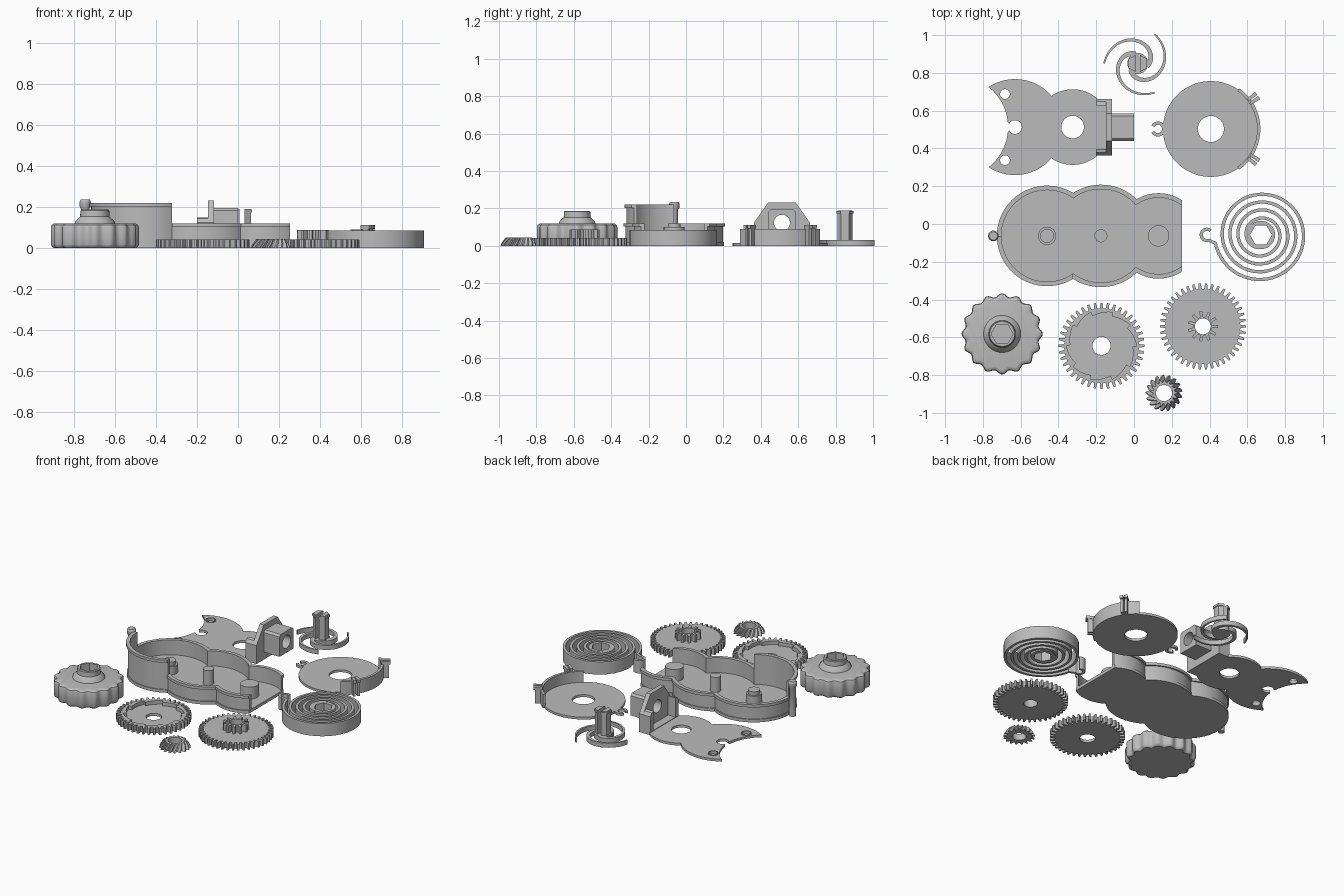
import bpy, bmesh
from math import sin, cos, pi, radians, acos, hypot
from mathutils import Matrix

if "Cube" in bpy.data.objects:
    bpy.data.objects.remove(bpy.data.objects["Cube"])

GREY = (0.5, 0.5, 0.5, 1)
mat = bpy.data.materials.new("plain grey plastic")
mat.use_nodes = True
mat.diffuse_color = GREY
mat.node_tree.nodes["Principled BSDF"].inputs["Base Color"].default_value = GREY
parts = []


def add(name, mesh, at=(0, 0)):
    bm = bmesh.new()
    bm.from_mesh(mesh)
    bmesh.ops.remove_doubles(bm, verts=bm.verts, dist=1e-5)
    bmesh.ops.recalc_face_normals(bm, faces=bm.faces)
    bm.to_mesh(mesh)
    bm.free()
    mesh.materials.clear()
    mesh.materials.append(mat)
    ob = bpy.data.objects.new(name, mesh)
    ob.location = (at[0], at[1], 0)
    bpy.context.collection.objects.link(ob)
    parts.append(ob)
    return ob


def prism(name, outlines, z0, z1, at=(0, 0), turn=None):
    """Extrude an outline (later outlines are holes) from z0 to z1."""
    cu = bpy.data.curves.new(name, 'CURVE')
    cu.dimensions, cu.fill_mode, cu.extrude = '2D', 'BOTH', (z1 - z0) / 2
    for pts in outlines:
        sp = cu.splines.new('POLY')
        sp.points.add(len(pts) - 1)
        for p, (x, y) in zip(sp.points, pts):
            p.co = (x, y, 0, 1)
        sp.use_cyclic_u = True
    tmp = bpy.data.objects.new(name + "_tmp", cu)
    mesh = bpy.data.meshes.new_from_object(tmp)
    bpy.data.objects.remove(tmp)
    mesh.transform(Matrix.Translation((0, 0, (z0 + z1) / 2)))
    if turn:
        mesh.transform(turn)
    return add(name, mesh, at)


def loft(name, at, rings, n, closed=False):
    """Skin rings of (z, radius function, twist); closed makes a tube."""
    bm = bmesh.new()
    loops = []
    for z, rf, tw in rings:
        ang = [2 * pi * i / n for i in range(n)]
        loops.append([bm.verts.new((rf(a) * cos(a + tw), rf(a) * sin(a + tw), z)) for a in ang])
    pairs = list(zip(loops, loops[1:])) + ([(loops[-1], loops[0])] if closed else [])
    for A, B in pairs:
        for i in range(n):
            j = (i + 1) % n
            bm.faces.new((A[i], A[j], B[j], B[i]))
    if not closed:
        bm.faces.new(loops[0])
        bm.faces.new(loops[-1])
    mesh = bpy.data.meshes.new(name)
    bm.to_mesh(mesh)
    bm.free()
    return add(name, mesh, at)


def arc(r, a0, a1, c=(0, 0), n=32):
    return [(c[0] + r * cos(radians(a0 + (a1 - a0) * i / n)),
             c[1] + r * sin(radians(a0 + (a1 - a0) * i / n))) for i in range(n + 1)]


def circle(r, c=(0, 0)):
    return arc(r, 0, 360, c, 48)[:-1]


def rect(x0, y0, x1, y1):
    return [(x0, y0), (x1, y0), (x1, y1), (x0, y1)]


def sector(r0, r1, a0, a1, c=(0, 0)):
    return arc(r1, a0, a1, c) + arc(r0, a1, a0, c)


def ribbon(pts, w0, w1):
    """Outline of a strip along a path, width going from w0 to w1."""
    left, right = [], []
    for i, (x, y) in enumerate(pts):
        a, b = pts[max(i - 1, 0)], pts[min(i + 1, len(pts) - 1)]
        dx, dy = b[0] - a[0], b[1] - a[1]
        h = (w0 + (w1 - w0) * i / (len(pts) - 1)) / 2 / hypot(dx, dy)
        left.append((x - dy * h, y + dx * h))
        right.append((x + dy * h, y - dx * h))
    return left + right[::-1]


def gear(n, root, tip):
    out = []
    for k in range(n):
        for f, r in ((-0.3, root), (-0.16, tip), (0.16, tip), (0.3, root)):
            a = 2 * pi * (k + f) / n
            out.append((r * cos(a), r * sin(a)))
    return out


def const(r):
    return lambda a: r


def hexagon(r):
    return lambda a: r * cos(pi / 6) / cos(a % (pi / 3) - pi / 6)


# Housing: three overlapping round bays, open at the +x end
HC = (0, -0.063)
BAYS = [(-0.46, 0.262), (-0.175, 0.267), (0.13, 0.222)]
END = 0.254


def meet(c1, r1, c2, r2):
    x = (c2 - c1 + (r1 * r1 - r2 * r2) / (c2 - c1)) / 2
    return math_deg(x / r1), math_deg((x - (c2 - c1)) / r2)


def math_deg(v):
    return acos(v) * 180 / pi


def bays(inset):
    (c1, r1), (c2, r2), (c3, r3) = [(c, r - inset) for c, r in BAYS]
    a1, a2 = meet(c1, r1, c2, r2)
    b2, b3 = meet(c2, r2, c3, r3)
    e3 = math_deg((END - c3) / r3)
    return [arc(r3, e3, b3, (c3, 0)), arc(r2, b2, a2, (c2, 0)), arc(r1, a1, 180, (c1, 0))]


def top_path(inset):
    return sum(bays(inset), [])


def flip(pts):
    return [(x, -y) for x, y in pts]


def band(name, path, out, inn, z0, z1):
    prism(name, [path(out) + path(inn)[::-1]], z0, z1, HC)


prism("housing_floor", [top_path(0) + flip(top_path(0))[::-1]], 0, 0.02, HC)
low_front = lambda i: flip(bays(i)[0] + bays(i)[1])
high_front = lambda i: flip(bays(i)[2])
for label, path, top in (("back", top_path, 0.12), ("front", low_front, 0.12),
                         ("tall_front", high_front, 0.22)):
    band("housing_wall_" + label, path, 0.006, 0.02, 0.02, top)
    band("housing_lip_" + label, path, -0.004, 0.02, top - 0.018, top)
for label, x, r, z in (("spring", -0.46, 0.048, 0.075), ("spring_tip", -0.46, 0.037, 0.1),
                       ("gear", -0.175, 0.034, 0.118), ("pinion", 0.13, 0.056, 0.1)):
    prism("housing_post_" + label, [circle(r)], 0.01, z, (x, HC[1]))
PIN = (-0.745, HC[1])
loft("housing_pin", PIN, [(0, const(0.02), 0), (0.19, const(0.02), 0), (0.205, const(0.028), 0),
                          (0.225, const(0.028), 0), (0.235, const(0.022), 0)], 32)

# Back plate with a concave left edge and keyhole
PC = (0, 0.513)
C1, C2 = (-0.63, 0), (-0.325, 0)
half = (arc(0.2, 0, 123.5, C2) + arc(0.254, 39.6, 124, C1)
        + arc(0.27, 51, 6, (-0.937, 0)) + arc(0.036, 150, 0, C1))
prism("back_plate", [half + flip(half)[-2:0:-1], circle(0.06, C2)]
      + [circle(0.026, (-0.683, s * 0.175)) for s in (1, -1)], 0, 0.016, PC)
for s, side in ((1, "back"), (-1, "front")):
    c = (-0.683, s * 0.175)
    prism("plate_hole_rim_" + side, [circle(0.032, c), circle(0.026, c)], 0.016, 0.022, PC)

# Upright bearing bracket
TO_X = Matrix(((0, 0, 1, 0), (1, 0, 0, 0), (0, 1, 0, 0), (0, 0, 0, 1)))
bore = circle(0.043, (0, 0.123))
wall = [(-0.15, 0), (0.15, 0), (0.15, 0.123), (0.073, 0.232), (-0.073, 0.232), (-0.15, 0.123)]
block = [(-0.073, 0.05), (0.073, 0.05), (0.073, 0.182), (0.06, 0.195), (-0.06, 0.195), (-0.073, 0.182)]
prism("bracket_wall", [wall, bore], -0.147, -0.117, PC, TO_X)
prism("bracket_bearing_block", [block, bore], -0.117, 0, PC, TO_X)
prism("bracket_foot", [rect(-0.2, -0.15, -0.14, 0.15)], 0, 0.02, PC)
for s, side in ((1, "back"), (-1, "front")):
    rib = [(s * 0.15, 0), (s * 0.115, 0), (s * 0.115, 0.148), (s * 0.135, 0.143), (s * 0.15, 0.123)]
    prism("bracket_rib_" + side, [rib], -0.2, -0.147, PC, TO_X)

# Barrel cover with half rim, fork and clips
BC = (0.407, 0.503)
prism("cover_disc", [circle(0.254), circle(0.069)], 0, 0.016, BC)
prism("cover_rim", [sector(0.245, 0.262, -55, 55)], 0, 0.09, BC)
prism("cover_fork", [sector(0.022, 0.04, -150, 150, (-0.28, 0))], 0, 0.016, BC)
for s, side in ((1, "back"), (-1, "front")):
    for k in (-1, 1):
        a = s * 35.6 + k * 2.6
        prism("cover_clip_" + side, [sector(0.25, 0.295, a - 1.5, a + 1.5)], 0, 0.1, BC)
        prism("cover_clip_head_" + side, [sector(0.25, 0.305, a - 1.9, a + 1.9)], 0.092, 0.112, BC)

# Pawl: three curved spring arms and a split hexagonal post
AC = (0.02, 0.85)
for k in range(3):
    path = []
    for i in range(33):
        t = i / 32
        a = radians(120 * k - 60 - 195 * t)
        r = 0.178 - 0.128 * t
        path.append((r * cos(a), r * sin(a)))
    prism("pawl_arm", [ribbon(path, 0.009, 0.028)], 0, 0.03, AC)
prism("pawl_hub", [circle(0.055)], 0, 0.03, AC)
for s, side in ((1, "left"), (-1, "right")):
    prong = lambda g: [(s * 0.012, 0.04 * g), (s * 0.043 * g, 0.022 * g),
                       (s * 0.043 * g, -0.022 * g), (s * 0.012, -0.04 * g)]
    prism("pawl_prong_" + side, [prong(1)], 0.02, 0.19, AC)
    prism("pawl_prong_head_" + side, [prong(1.12)], 0.172, 0.186, AC)

# Spiral spring with hooked end and hexagonal core
SC = (0.672, -0.058)
TURNS, STEPS = 4.2, 240
coil = []
for i in range(STEPS):
    t = i / (STEPS - 1)
    a = radians(-170 + 360 * TURNS * (1 - t))
    r = 0.068 + 0.177 * t ** 0.97
    coil.append((r * cos(a), r * sin(a)))
coil += [(-0.257, -0.037)] + arc(0.03, -70, -310, (-0.286, 0), 20)
prism("spiral_spring", [ribbon(coil, 0.017, 0.017)], 0, 0.085, SC)
loft("spring_core", SC, [(0, const(0.075), 0), (0.085, const(0.075), 0),
                         (0.085, hexagon(0.058), 0), (0, hexagon(0.058), 0)], 48, True)

# Scalloped winding knob with hexagonal socket
KC = (-0.698, -0.582)
lobed = lambda d: (lambda a: 0.206 - d + 0.009 * cos(16 * a))
loft("knob_grip", KC, [(z, lobed(d), 0) for z, d in
     ((0, 0.014), (0.006, 0.005), (0.016, 0), (0.1, 0), (0.111, 0.004), (0.118, 0.014), (0.12, 0.025))], 128)
loft("knob_collar", KC, [(0.115, const(0.1), 0), (0.13, const(0.095), 0), (0.152, const(0.072), 0),
     (0.182, const(0.07), 0), (0.186, const(0.066), 0), (0.186, hexagon(0.058), 0),
     (0.125, hexagon(0.058), 0)], 48)

# Ratchet gear: toothed disc with a saw-toothed recess
RC = (-0.172, -0.645)
saw = []
for k in range(10):
    for i in range(6):
        a = 2 * pi * (k + i / 5.2) / 10
        r = 0.186 - 0.022 * i / 5
        saw.append((r * cos(a), r * sin(a)))
prism("ratchet_gear_floor", [gear(40, 0.198, 0.228), circle(0.048)], 0, 0.018, RC)
prism("ratchet_gear_rim", [gear(40, 0.198, 0.228), saw], 0.018, 0.042, RC)

# Large gear with a small pinion on top
GC = (0.365, -0.542)
prism("large_gear", [gear(42, 0.198, 0.228), circle(0.042)], 0, 0.042, GC)
prism("large_gear_pinion", [gear(11, 0.05, 0.08), circle(0.042)], 0.042, 0.088, GC)

# Small helical bevel pinion
VC = (0.159, -0.895)
N = 17


def bevel(root, tip):
    return lambda a: (root, tip, tip, root)[round(a * N * 4 / (2 * pi)) % 4]


loft("bevel_pinion", VC, [(0, bevel(0.075, 0.097), 0), (0.02, bevel(0.068, 0.088), 0.12),
     (0.044, bevel(0.056, 0.07), 0.28), (0.044, const(0.043), 0.28), (0, const(0.043), 0)], N * 4, True)

# Smooth the rounded surfaces, keep hard edges sharp
bpy.ops.object.select_all(action='DESELECT')
for ob in parts:
    ob.select_set(True)
bpy.context.view_layer.objects.active = parts[0]
bpy.ops.object.shade_smooth_by_angle(angle=radians(30))
